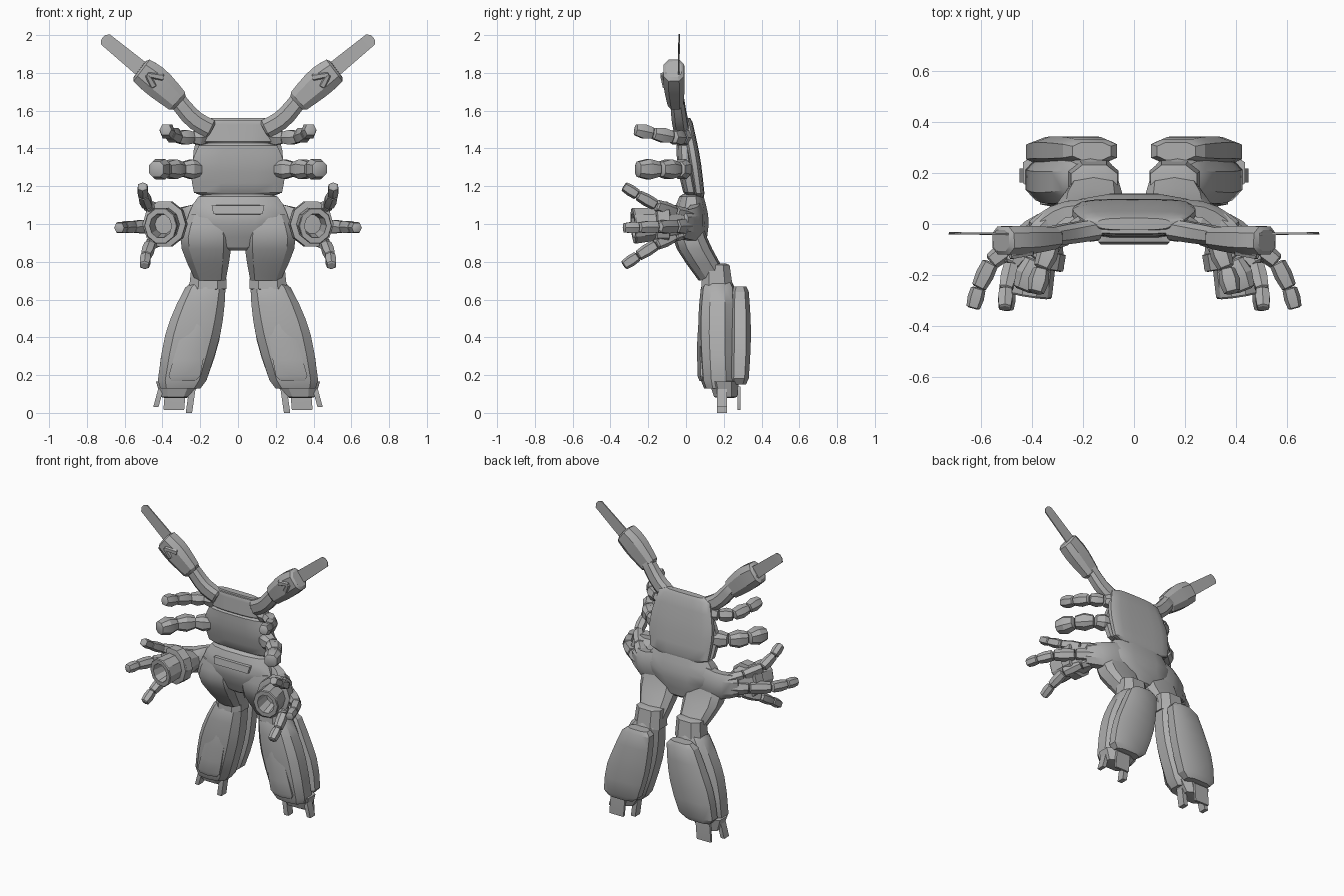
import bpy, bmesh, math
from mathutils import Vector

if "Cube" in bpy.data.objects:
    bpy.data.objects.remove(bpy.data.objects["Cube"])

grey = bpy.data.materials.new("plain_grey")
grey.use_nodes = True
grey.diffuse_color = (0.42, 0.42, 0.42, 1)
grey.node_tree.nodes["Principled BSDF"].inputs["Base Color"].default_value = grey.diffuse_color

X, Y, Z = Vector((1, 0, 0)), Vector((0, 1, 0)), Vector((0, 0, 1))


def sample(values, t):
    """Point on a smooth curve running through the given values."""
    last = len(values) - 1
    i = min(int(t * last), last - 1)
    f = t * last - i
    before, start = values[max(i - 1, 0)], values[i]
    end, after = values[i + 1], values[min(i + 2, last)]
    return (start + (end - before) * (f / 2)
            + (before * 2 - start * 5 + end * 4 - after) * (f * f / 2)
            + (start * 3 - before - end * 3 + after) * (f ** 3 / 2))


def outline(sides, roundness):
    """Unit cross-section, from boxy (low roundness) to circular (one)."""
    fit = 1 / math.cos(math.pi / sides) ** roundness
    points = []
    for k in range(sides):
        angle = (k + 0.5) * math.tau / sides
        c, s = math.cos(angle), math.sin(angle)
        points.append((math.copysign(abs(c) ** roundness, c) * fit,
                       math.copysign(abs(s) ** roundness, s) * fit))
    return points


def loft(name, path, width, depth=None, sides=8, roundness=0.75, steps=5,
         cap=0.75, end_cap=None, axis=None, ref=Z, bore=False, mirror=True):
    """Skin a section along a path; width runs along ref, depth across it."""
    path = [Vector(point) for point in path]
    depth = depth or width
    stations = [(0.08 + 0.84 * i / steps, 1) for i in range(steps + 1)]
    stations = [(0, cap)] + stations + [(1, end_cap or cap)]
    if bore:
        stations += [(1, 0.66), (0.1, 0.55)]
    bm = bmesh.new()
    rings = []
    for t, scale in stations:
        along = axis or sample(path, min(t + 0.05, 1)) - sample(path, max(t - 0.05, 0))
        along = along.normalized()
        u = (ref - along * ref.dot(along)).normalized()
        u, v = u * sample(width, t) * scale, along.cross(u) * sample(depth, t) * scale
        centre = sample(path, t)
        rings.append([bm.verts.new(centre + u * a + v * b)
                      for a, b in outline(sides, roundness)])
    for lower, upper in zip(rings, rings[1:]):
        for k in range(sides):
            j = (k + 1) % sides
            bm.faces.new((lower[k], lower[j], upper[j], upper[k]))
    bm.faces.new(rings[0])
    bm.faces.new(rings[-1])
    bmesh.ops.recalc_face_normals(bm, faces=bm.faces)
    mesh = bpy.data.meshes.new(name)
    bm.to_mesh(mesh)
    bm.free()
    mesh.materials.append(grey)
    mesh.shade_smooth()
    mesh.set_sharp_from_angle(angle=math.radians(28))
    part = bpy.data.objects.new(name, mesh)
    bpy.context.collection.objects.link(part)
    if mirror:
        part.modifiers.new("mirror", "MIRROR")


def column(name, path, width, depth, **options):
    """Upright part with level sections: width in x, depth in y."""
    loft(name, path, width, depth, axis=Z, ref=X, **options)


def jointed(name, path, radii, segments, pinch, ref=Z, sides=6):
    """Limb of separate segments along a curve, narrowed at the joints."""
    path = [Vector(point) for point in path]
    for i in range(segments):
        a, b = i / segments, (i + 1) / segments
        start, end = sample(radii, a), sample(radii, b)
        loft(f"{name}_segment_{i + 1}", [sample(path, a), sample(path, b)],
             width=(start * pinch, (start + end) / 2, end * pinch),
             sides=sides, steps=2, cap=0.7, ref=ref)


# Torso: curved back shell and stacked front plates
column("back_shell", [(0, .07, 1.14), (0, .04, 1.35), (0, 0, 1.56)],
       width=(.22, .24, .19), depth=(.03, .035, .03), sides=16, roundness=0.6, mirror=False)
column("belly", [(0, .03, 1.15), (0, 0, 1.3), (0, -.01, 1.43)],
       width=(.23, .25, .2), depth=(.04, .045, .04), sides=12, mirror=False)
column("chest_plate", [(0, -.01, 1.43), (0, -.02, 1.55)],
       width=(.19, .18), depth=(.04, .02), sides=12, cap=0.9, mirror=False)

# Pelvis with its front plate
column("pelvis", [(0, .03, 1.16), (0, .025, 1.02), (0, .04, .86)],
       width=(.2, .26, .08), depth=(.06, .095, .06), sides=12, mirror=False)
column("waist_plate", [(0, -.06, 1.05), (0, -.05, 1.1)],
       width=(.13, .14), depth=(.02, .02), sides=4, mirror=False)

# Legs
column("thigh", [(.16, .01, 1.05), (.17, .03, .9), (.145, .15, .7)],
       width=(.1, .135, .08), depth=(.06, .09, .08), sides=10, cap=1)
column("knee_guard", [(.155, .16, .79), (.16, .165, .65)],
       width=(.09, .1), depth=(.07, .085), steps=2)
column("shin", [(.165, .17, .69), (.21, .165, .53), (.25, .165, .37), (.305, .175, .13)],
       width=(.1, .135, .145, .125), depth=(.085, .095, .095, .09), sides=10, cap=0.85)
column("shin_ridge", [(.18, .12, .62), (.23, .1, .42), (.29, .1, .17)],
       width=(.04, .07, .085), depth=(.03, .035, .035), sides=6)
column("calf_shell", [(.165, .285, .67), (.21, .287, .5), (.255, .287, .34), (.3, .28, .15)],
       width=(.1, .13, .145, .125), depth=(.045, .055, .055, .05), roundness=0.65)

# Ankle and its thin skirt flaps
column("ankle", [(.315, .2, .17), (.33, .21, .08)],
       width=(.12, .08), depth=(.08, .06), steps=1)
for name, top, bottom, width, depth in (
        ("inner_flap", (.24, .19, .14), (.26, .19, 0), .017, .027),
        ("outer_flap", (.405, .19, .14), (.435, .19, .03), .014, .027),
        ("rear_flap", (.33, .28, .14), (.34, .28, .015), .055, .008)):
    column(name, [top, bottom], width=(width, width), depth=(depth, depth),
           sides=4, steps=1, cap=0.95)

# Blade arms
loft("blade_arm", [(.14, -.02, 1.5), (.24, -.035, 1.56), (.34, -.05, 1.68)],
     width=(.04, .04, .035), depth=(.05, .05, .045), ref=Y)
loft("gauntlet", [(.31, -.055, 1.64), (.43, -.062, 1.75), (.52, -.065, 1.82)],
     width=(.04, .055, .055), depth=(.06, .08, .07), ref=Y)
for side, shift in (("inner", -.025), ("outer", .025)):
    loft(f"{side}_gauntlet_claw",
         [(.42 + shift, -.11, 1.75 - shift), (.48, -.125, 1.79)],
         width=(.012, .012), depth=(.018, .012), sides=6, steps=1, ref=Y)
loft("blade", [(.45, -.04, 1.77), (.715, -.036, 1.988)],
     width=(.004, .004), depth=(.044, .035), sides=4, end_cap=0.4, ref=Y)

# Two pairs of small jointed side arms
jointed("upper_side_arm", [(.17, 0, 1.46), (.32, -.07, 1.46), (.385, -.27, 1.5)],
        radii=(.04, .037), segments=4, pinch=0.75)
jointed("lower_side_arm", [(.2, 0, 1.29), (.35, -.08, 1.29), (.435, -.26, 1.29)],
        radii=(.05, .055), segments=3, pinch=0.7, sides=8)

# Hip arms carrying hollow cannons
loft("hip_arm", [(.12, .05, 1.03), (.28, .04, 1), (.38, -.04, 1)],
     width=(.1, .09, .07), depth=(.05, .045, .06))
loft("cannon_mount", [(.34, 0, 1), (.385, -.15, 1)], width=(.06, .11), sides=10, roundness=1)
loft("cannon_collar", [(.38, -.1, 1), (.392, -.17, 1)],
     width=(.118, .118), depth=(.11, .11), sides=10, roundness=1, steps=1, cap=0.88)
loft("cannon_muzzle", [(.39, -.15, 1), (.41, -.28, .99)],
     width=(.085, .095), depth=(.08, .085), sides=10, roundness=1, end_cap=0.95, bore=True)

# Long fingers spread around each cannon
jointed("upper_finger", [(.33, .02, 1.04), (.48, -.16, 1.1), (.505, -.33, 1.2)],
        radii=(.036, .027), segments=4, pinch=0.85, ref=X)
jointed("outer_finger", [(.35, .01, .99), (.56, -.15, .985), (.63, -.33, .98)],
        radii=(.04, .028), segments=4, pinch=0.85)
jointed("lower_finger", [(.33, .01, .97), (.465, -.16, .89), (.495, -.33, .78)],
        radii=(.036, .027), segments=4, pinch=0.85, ref=X)
